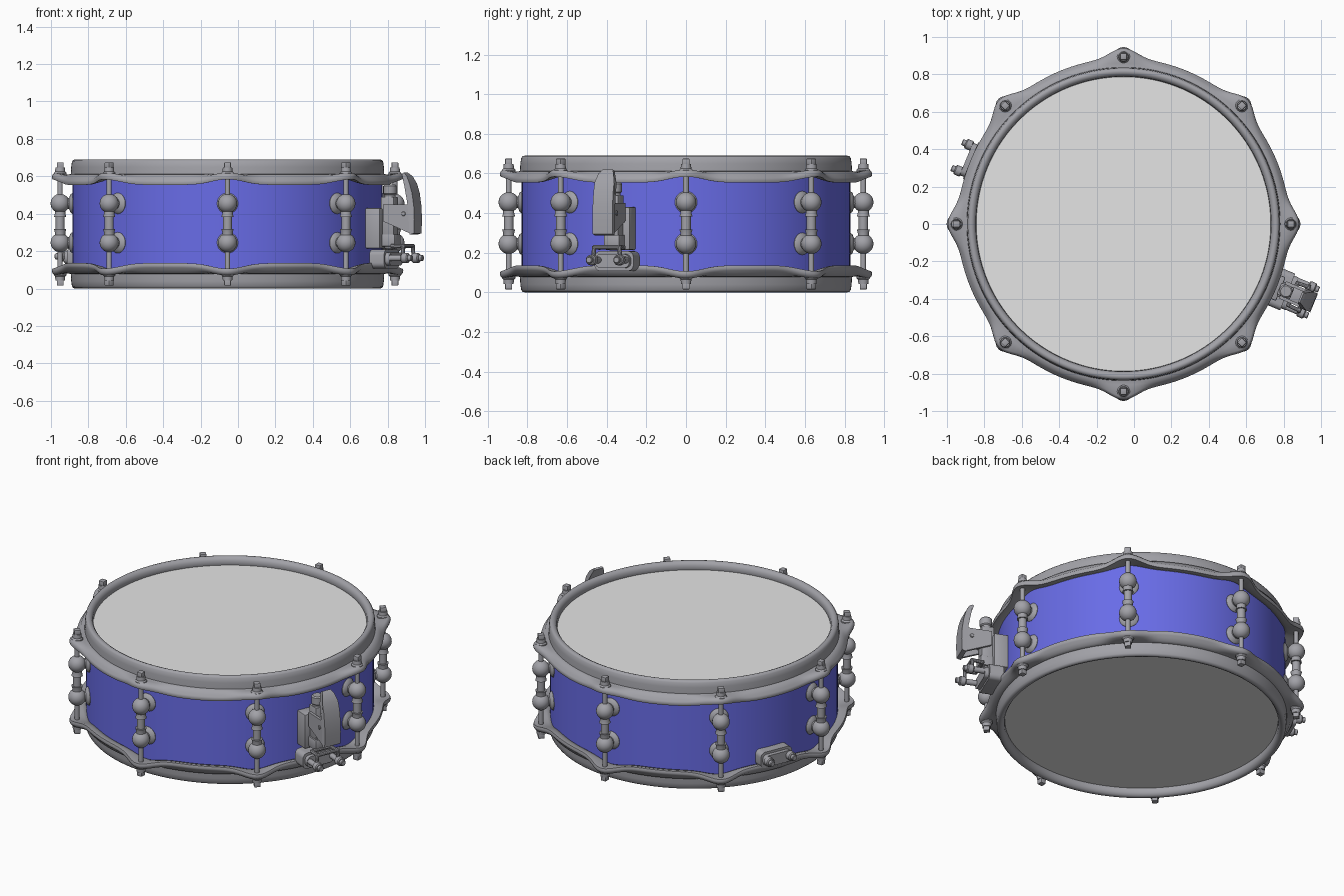
import bpy, bmesh, math
from mathutils import Matrix, Vector

if "Cube" in bpy.data.objects:
    bpy.data.objects.remove(bpy.data.objects["Cube"])

CX, H = -0.056, 0.69          # drum axis x, total height
LUGS = [i * math.pi / 4 for i in range(8)]


def material(name, rgb):
    m = bpy.data.materials.new(name)
    m.diffuse_color = (*rgb, 1)
    m.use_nodes = True
    m.node_tree.nodes["Principled BSDF"].inputs["Base Color"].default_value = m.diffuse_color
    return m


METAL = material("grey_metal", (0.36, 0.36, 0.39))
BLUE = material("blue_shell", (0.14, 0.15, 0.80))
SKIN = material("light_grey_head", (0.78, 0.78, 0.78))


def frame(a):
    # local x = outward from the drum, y = along the rim, z = up
    return Matrix.Translation((CX, 0, 0)) @ Matrix.Rotation(a, 4, 'Z')


def finish(name, bm, mat, angle=0, smooth=35):
    bmesh.ops.recalc_face_normals(bm, faces=bm.faces)
    me = bpy.data.meshes.new(name)
    bm.to_mesh(me)
    bm.free()
    me.transform(frame(angle))
    me.materials.append(mat)
    me.shade_smooth()
    me.set_sharp_from_angle(angle=math.radians(smooth))
    ob = bpy.data.objects.new(name, me)
    bpy.context.collection.objects.link(ob)
    return ob


def lathe(bm, prof, p0=(0, 0, 0), axis=(0, 0, 1), n=20, closed=False):
    # revolve (radius, height) points around an axis through p0
    q = Vector((0, 0, 1)).rotation_difference(Vector(axis))
    rings = []
    for r, h in prof:
        rings.append([bm.verts.new(Vector(p0) + q @ Vector(
            (r * math.cos(2 * math.pi * i / n), r * math.sin(2 * math.pi * i / n), h)))
            for i in range(n)])
    pairs = list(zip(rings, rings[1:]))
    if closed:
        pairs.append((rings[-1], rings[0]))
    else:
        bm.faces.new(rings[0])
        bm.faces.new(rings[-1])
    for a, b in pairs:
        for i in range(n):
            j = (i + 1) % n
            bm.faces.new((a[i], a[j], b[j], b[i]))


def rod(bm, p0, p1, r, n=16):
    d = Vector(p1) - Vector(p0)
    L, c = d.length, min(r * 0.2, d.length * 0.2)
    lathe(bm, [(r - c, 0), (r, c), (r, L - c), (r - c, L)], p0, d.normalized(), n)


def box(bm, x, y, z, bev=0.006):
    m = Matrix.Translation(((x[0] + x[1]) / 2, (y[0] + y[1]) / 2, (z[0] + z[1]) / 2)) @ \
        Matrix.Diagonal((x[1] - x[0], y[1] - y[0], z[1] - z[0], 1))
    vs = bmesh.ops.create_cube(bm, size=1, matrix=m)["verts"]
    es = list({e for v in vs for e in v.link_edges})
    bmesh.ops.bevel(bm, geom=es, offset=bev, segments=2, profile=0.5, affect='EDGES')


def prism(bm, pts, y0, y1, along='y'):
    # extrude a polygon: (x, z) along y, or (y, z) along x
    def put(p, d):
        return bm.verts.new((p[0], d, p[1]) if along == 'y' else (d, p[0], p[1]))
    a = [put(p, y0) for p in pts]
    b = [put(p, y1) for p in pts]
    bm.faces.new(a)
    bm.faces.new(b)
    for i in range(len(pts)):
        j = (i + 1) % len(pts)
        bm.faces.new((a[i], a[j], b[j], b[i]))


def rounded(w, z0, z1, r, n=5):
    pts = []
    for k, (cy, cz) in enumerate([(w - r, z1 - r), (r - w, z1 - r), (r - w, z0 + r), (w - r, z0 + r)]):
        for i in range(n + 1):
            a = math.pi / 2 * (k + i / n)
            pts.append((cy + r * math.cos(a), cz + r * math.sin(a)))
    return pts


# shell
bm = bmesh.new()
lathe(bm, [(0.829, 0.06), (0.829, H - 0.06), (0.81, H - 0.06), (0.81, 0.06)], n=128, closed=True)
finish("shell", bm, BLUE)

# drum heads
for name, z in (("top_head", 0.634), ("bottom_head", H - 0.642)):
    bm = bmesh.new()
    lathe(bm, [(0.80, z), (0.80, z + 0.008)], n=128)
    finish(name, bm, SKIN)


# hoops: a profile whose flange swells outward and lifts at every lug
def hoop_profile(a):
    d = math.degrees(a) % 45
    d = min(d, 45 - d)
    R = 0.886 + 0.054 * math.exp(-(d / 6.0) ** 2)
    zb = 0.554 + 0.030 * math.exp(-(d / 7.5) ** 2)
    return [(0.795, 0.63), (0.787, 0.645), (0.790, 0.670), (0.799, 0.684), (0.812, 0.690),
            (0.824, 0.688), (0.832, 0.678), (0.836, 0.650), (0.838, 0.612),
            (0.860, 0.609), (R - 0.016, zb + 0.036), (R - 0.004, zb + 0.025), (R, zb + 0.012),
            (R - 0.004, zb), (R - 0.016, zb), (0.850, zb + 0.006), (0.830, zb + 0.012)]


for name, flip in (("top_hoop", False), ("bottom_hoop", True)):
    bm = bmesh.new()
    N, rings = 256, []
    for i in range(N):
        a = 2 * math.pi * i / N
        rings.append([bm.verts.new((r * math.cos(a), r * math.sin(a), H - z if flip else z))
                      for r, z in hoop_profile(a)])
    for i in range(N):
        p, q = rings[i], rings[(i + 1) % N]
        for k in range(len(p)):
            m = (k + 1) % len(p)
            bm.faces.new((p[k], p[m], q[m], q[k]))
    finish(name, bm, METAL, smooth=65)

# lugs and tension rods
RR = 0.895
for i, a in enumerate(LUGS):
    bm = bmesh.new()
    zs = (0.245, 0.455)
    rod(bm, (RR, 0, zs[0]), (RR, 0, zs[1]), 0.024)
    for z in zs:
        ball = [(0.051 * math.sin(t * math.pi / 14), -0.051 * math.cos(t * math.pi / 14))
                for t in range(1, 14)]
        lathe(bm, ball, (RR, 0, z), n=24)
        s = 1 if z > 0.35 else -1
        lathe(bm, [(0.033, -0.018), (0.028, 0), (0.028, 0.022)],
              (RR, 0, z - s * 0.055), (0, 0, s), 20)
        lathe(bm, [(0.056, 0), (0.056, 0.010), (0.048, 0.020), (0.030, 0.027), (0.028, 0.075)],
              (0.820, 0, z), (1, 0, 0), 24)
    finish("lug_%d" % (i + 1), bm, METAL, a)

    bm = bmesh.new()
    rod(bm, (RR, 0, 0.05), (RR, 0, H - 0.05), 0.014, 12)
    for s, z in ((1, 0.600), (-1, H - 0.600)):
        lathe(bm, [(0.034, 0), (0.034, 0.018), (0.027, 0.026), (0.025, 0.048)],
              (RR, 0, z), (0, 0, s), 20)
        box(bm, (RR - 0.018, RR + 0.018), (-0.018, 0.018),
            sorted((z + s * 0.040, z + s * 0.075)), 0.004)
    finish("tension_rod_%d" % (i + 1), bm, METAL, a)

# snare strainer on the right-hand side
SA = math.radians(-22.5)
bm = bmesh.new()
box(bm, (0.825, 0.910), (-0.068, 0.068), (0.215, 0.43))
rod(bm, (0.940, 0, 0.21), (0.940, 0, 0.51), 0.030, 20)
box(bm, (0.89, 0.985), (-0.042, 0.042), (0.225, 0.29))
box(bm, (0.90, 0.975), (-0.034, 0.034), (0.28, 0.49))
rod(bm, (0.940, 0, 0.50), (0.940, 0, 0.555), 0.036, 20)
finish("strainer_body", bm, METAL, SA)

bm = bmesh.new()
cheek = [(0.92, 0.36), (1.075, 0.295), (1.085, 0.42), (1.06, 0.45), (0.92, 0.45)]
for y in (-0.05, 0.034):
    prism(bm, cheek, y, y + 0.016)
rod(bm, (1.04, -0.056, 0.40), (1.04, 0.056, 0.40), 0.012)
box(bm, (0.95, 1.07), (-0.036, 0.036), (0.36, 0.43))
finish("strainer_bracket", bm, METAL, SA)

bm = bmesh.new()
lever = [(1.022, 0.613), (1.032, 0.62), (1.055, 0.600), (1.075, 0.56), (1.090, 0.51), (1.100, 0.44),
         (1.103, 0.37), (1.100, 0.295), (1.075, 0.288), (1.070, 0.38), (1.062, 0.46), (1.045, 0.55)]
prism(bm, lever, -0.054, 0.054)
# round the lever tip by narrowing its top
for v in bm.verts:
    if v.co.z > 0.54:
        k = min(1, (v.co.z - 0.54) / 0.08)
        v.co.y *= math.sqrt(1 - 0.75 * k * k)
finish("strainer_lever", bm, METAL, SA)

# swinging link between strainer and clamp
bm = bmesh.new()
for y in (-0.075, 0.075):
    rod(bm, (0.975, y * 0.85, 0.225), (1.045, y * 0.9, 0.228), 0.011, 10)
    rod(bm, (1.045, y * 0.9, 0.234), (1.045, y, 0.165), 0.011, 10)
for r in (0.98, 1.045):
    rod(bm, (r, -0.072, 0.228), (r, 0.072, 0.228), 0.011, 10)
finish("strainer_link", bm, METAL, SA)


def clamp(name, ang, r0, r1, r2, zc):
    # rounded plate, raised centre and two screws that hold the snare strap
    bm = bmesh.new()
    prism(bm, rounded(0.106, zc - 0.055, zc + 0.045, 0.03), r0, r1, 'x')
    prism(bm, rounded(0.094, zc - 0.040, zc + 0.030, 0.03), r1, r1 + 0.025, 'x')
    for y in (-0.075, 0.075):
        rod(bm, (r0, y, zc), (r2, y, zc), 0.017)
        rod(bm, (r2 - 0.060, y, zc), (r2 - 0.020, y, zc), 0.027, 20)
    finish(name, bm, METAL, ang)


clamp("strainer_clamp", SA, 0.865, 0.950, 1.10, 0.163)
clamp("butt_plate", SA + math.pi, 0.825, 0.885, 0.965, 0.172)
